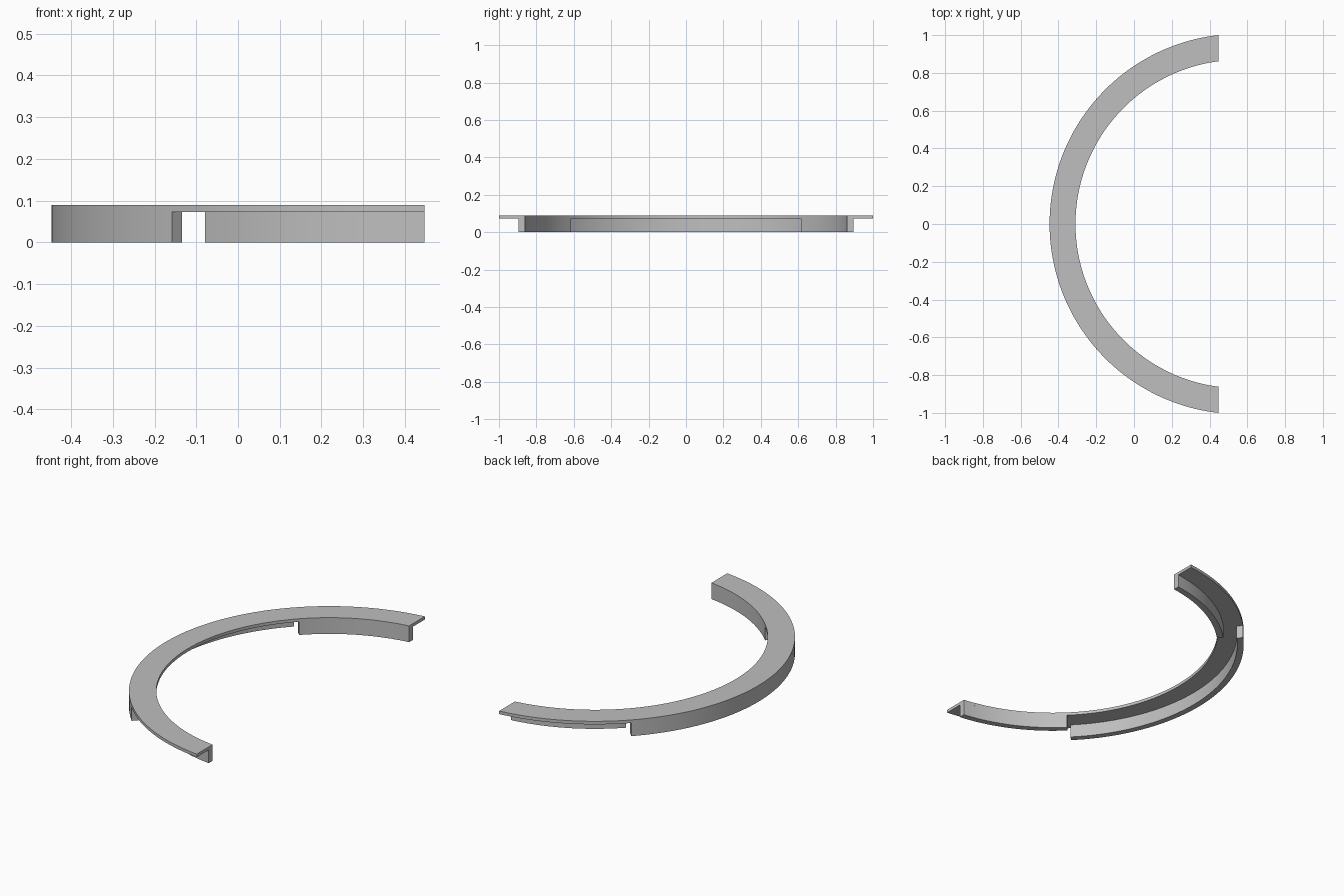
import bpy
import bmesh
from math import acos, cos, sin, radians

default = bpy.data.objects.get("Cube")
if default:
    bpy.data.objects.remove(default, do_unlink=True)

# One plain grey material
grey = bpy.data.materials.new("plain grey")
grey.use_nodes = True
colour = (0.52, 0.52, 0.52, 1)
grey.diffuse_color = colour
grey.node_tree.nodes["Principled BSDF"].inputs["Base Color"].default_value = colour

END_X = 0.447                # flat cut across both tips
CENTRE_X = 1 / (4 * END_X)   # arc centre, so the tips reach y = +-1
OUTER = CENTRE_X + END_X
INNER = 0.869
WALL = 0.034
PLATE_Z, TOP_Z = 0.073, 0.09


def tip_angle(radius):
    """Angle from -x at which a circle meets the flat cut."""
    return acos((CENTRE_X - END_X) / radius)


def arc_solid(name, r_in, r_out, z0, z1, start, end, steps):
    """Sweep a rectangle round the centre; None as a limit means the flat cut."""
    bm = bmesh.new()
    rings = []
    for i in range(steps + 1):
        ring = []
        for r, z in ((r_in, z0), (r_out, z0), (r_out, z1), (r_in, z1)):
            a = -tip_angle(r) if start is None else start
            b = tip_angle(r) if end is None else end
            t = a + (b - a) * i / steps
            ring.append(bm.verts.new((CENTRE_X - r * cos(t), r * sin(t), z)))
        rings.append(ring)
    for p, q in zip(rings, rings[1:]):
        for k in range(4):
            n = (k + 1) % 4
            bm.faces.new((p[k], p[n], q[n], q[k]))
    bm.faces.new(rings[0])
    bm.faces.new(rings[-1])
    bmesh.ops.recalc_face_normals(bm, faces=bm.faces)
    mesh = bpy.data.meshes.new(name)
    bm.to_mesh(mesh)
    bm.free()
    mesh.materials.append(grey)
    obj = bpy.data.objects.new(name, mesh)
    bpy.context.collection.objects.link(obj)
    bpy.ops.object.select_all(action='DESELECT')
    obj.select_set(True)
    bpy.context.view_layer.objects.active = obj
    bpy.ops.object.shade_smooth_by_angle(angle=radians(30))


# Flat top plate
arc_solid("top_plate", INNER, OUTER, PLATE_Z, TOP_Z, None, None, 96)

# Outer wall under the middle of the arc
half = radians(44.5)
arc_solid("outer_wall", OUTER - WALL, OUTER, 0, PLATE_Z, -half, half, 52)

# Inner walls under both tips
inner_start = radians(45)
arc_solid("front_inner_wall", INNER, INNER + WALL, 0, PLATE_Z, None, -inner_start, 24)
arc_solid("back_inner_wall", INNER, INNER + WALL, 0, PLATE_Z, inner_start, None, 24)
